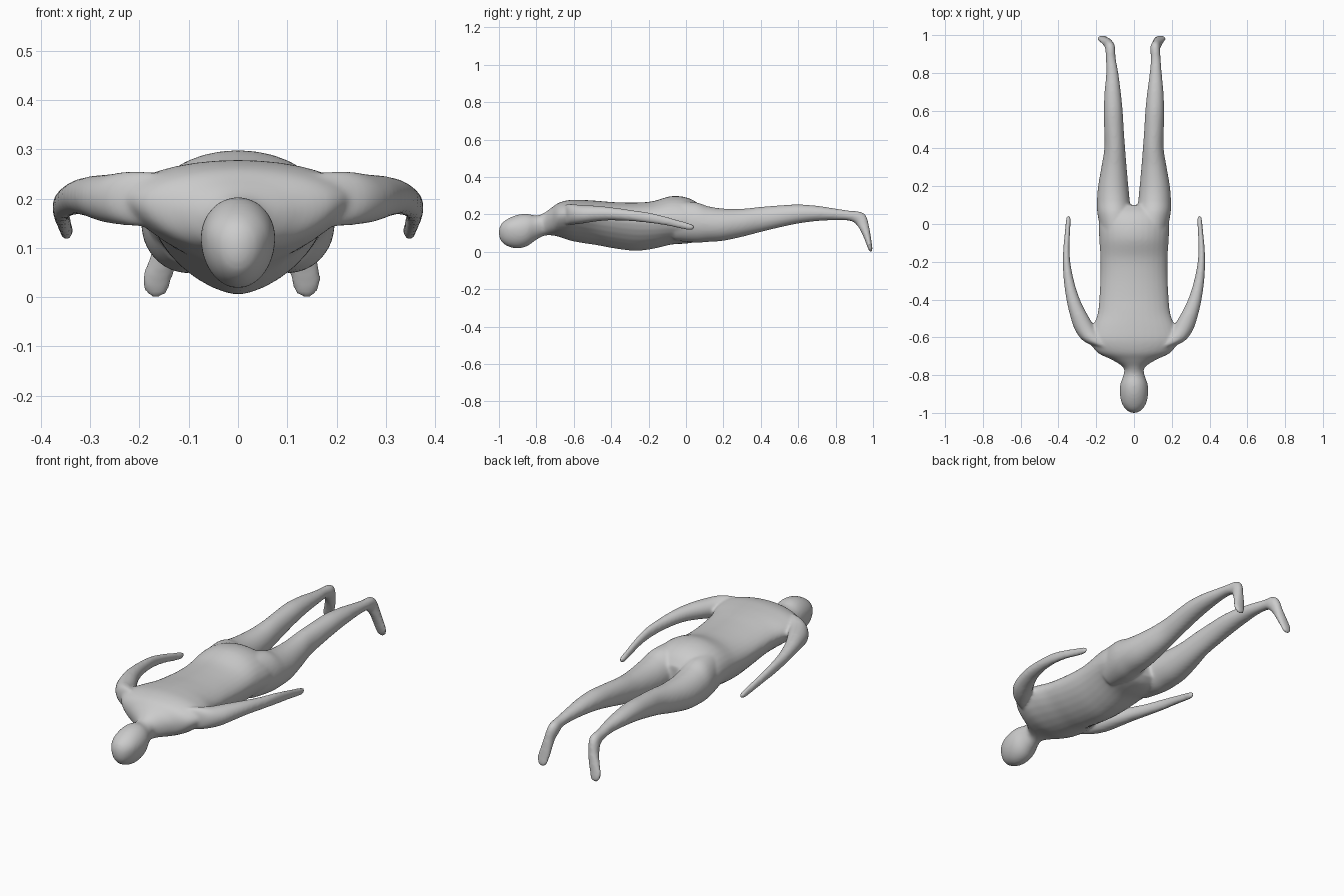
import bpy, bmesh
from math import sin, cos, pi, radians
from mathutils import Vector


def spline(a, b, c, d, t):
    return tuple(0.5 * (2 * q + (r - p) * t + (2 * p - 5 * q + 4 * r - s) * t * t
                        + (3 * q - p - 3 * r + s) * t ** 3) for p, q, r, s in zip(a, b, c, d))


def loft(bm, rings, steps=6, sides=32):
    """Ring: x, y, z, half width, height above, depth below, lower roundness, tilt."""
    dense = []
    for i in range(len(rings) - 1):
        quad = [rings[min(max(i + k, 0), len(rings) - 1)] for k in (-1, 0, 1, 2)]
        dense += [spline(*quad, s / steps) for s in range(steps)]
    dense.append(rings[-1])
    loops = []
    for x, y, z, w, up, down, p, tilt in dense:
        axis = Vector((0, sin(radians(tilt)), cos(radians(tilt))))
        loop = []
        for k in range(sides):
            a = 2 * pi * k / sides
            c, s = cos(a), sin(a)
            e = 2 / p if s < 0 else 1
            dx = w * (1 if c > 0 else -1) * abs(c) ** e
            h = up * s if s >= 0 else -down * abs(s) ** e
            loop.append(bm.verts.new(Vector((x + dx, y, z)) + axis * h))
        loops.append(loop)
    for a, b in zip(loops, loops[1:]):
        for k in range(sides):
            n = (k + 1) % sides
            bm.faces.new((a[k], b[k], b[n], a[n]))
    bm.faces.new(loops[0])
    bm.faces.new(loops[-1][::-1])


bm = bmesh.new()

# Head, neck and torso: y, middle z, half width, top z, bottom z, lower roundness
torso = [
    (-1.00, .105, .012, .120, .085, 2), (-.985, .11, .040, .152, .052, 2),
    (-.95, .12, .064, .178, .028, 2), (-.90, .12, .075, .198, .018, 2),
    (-.85, .125, .073, .203, .030, 2), (-.80, .14, .056, .194, .064, 2),
    (-.76, .155, .056, .207, .085, 2), (-.72, .175, .115, .235, .088, 2),
    (-.68, .19, .195, .262, .080, 1.7), (-.62, .20, .232, .277, .060, 1.5),
    (-.55, .20, .218, .277, .046, 1.45), (-.47, .19, .192, .272, .034, 1.5),
    (-.38, .18, .183, .265, .017, 1.55), (-.27, .17, .178, .263, .005, 1.6),
    (-.18, .17, .178, .270, .015, 1.7), (-.08, .17, .184, .297, .038, 1.8),
    (0.0, .165, .187, .291, .044, 2), (.06, .16, .175, .262, .055, 2),
    (.10, .15, .11, .215, .085, 2)]
loft(bm, [(0, y, z, w, t - z, z - b, p, 0) for y, z, w, t, b, p in torso])

for side in (-1, 1):
    toe = .165 if side < 0 else .138
    ankle = .123 if side < 0 else .115
    # Leg and foot: x, y, middle z, half width, half thickness, tilt
    leg = [
        (.095, -.06, .165, .075, .105, 0), (.103, .05, .157, .090, .108, 0),
        (.109, .12, .148, .087, .095, 0), (.110, .20, .145, .080, .086, 0),
        (.106, .30, .155, .067, .075, 0), (.102, .40, .173, .055, .067, 0),
        (.106, .50, .189, .052, .059, 0), (.110, .60, .202, .050, .051, 0),
        (.113, .70, .205, .043, .041, 0), (.115, .80, .200, .032, .031, 0),
        (ankle, .88, .192, .026, .027, 5), (ankle + side * -.003, .93, .177, .027, .036, 40),
        (ankle + .3 * (toe - ankle), .953, .130, .026, .027, 72),
        (ankle + .6 * (toe - ankle), .968, .085, .030, .020, 72),
        (toe, .981, .035, .031, .014, 75), (toe, .988, .008, .022, .010, 75),
        (toe, .989, .000, .010, .006, 75)]
    loft(bm, [(side * x, y, z, w, h, h, 2, t) for x, y, z, w, h, t in leg])

    # Arm and hand: x, y, middle z, half width, half thickness
    arm = [
        (.14, -.655, .195, .05, .055), (.205, -.62, .20, .062, .056),
        (.255, -.56, .20, .058, .050), (.293, -.48, .204, .047, .042),
        (.322, -.40, .203, .036, .035), (.345, -.30, .194, .027, .030),
        (.357, -.20, .182, .020, .028), (.357, -.11, .165, .016, .024),
        (.351, -.03, .145, .014, .021), (.348, .02, .134, .013, .018),
        (.346, .045, .131, .008, .010)]
    loft(bm, [(side * x, y, z, w, h, h, 2, 0) for x, y, z, w, h in arm])

bmesh.ops.recalc_face_normals(bm, faces=bm.faces)
mesh = bpy.data.meshes.new("lying_figure")
bm.to_mesh(mesh)
bm.free()
figure = bpy.data.objects.new("lying_figure", mesh)
bpy.context.collection.objects.link(figure)

# Fuse the parts into one smooth skin
remesh = figure.modifiers.new("fuse", 'REMESH')
remesh.mode = 'VOXEL'
remesh.voxel_size = 0.007
remesh.use_smooth_shade = True
soften = figure.modifiers.new("soften", 'SMOOTH')
soften.factor = 0.5
soften.iterations = 10
